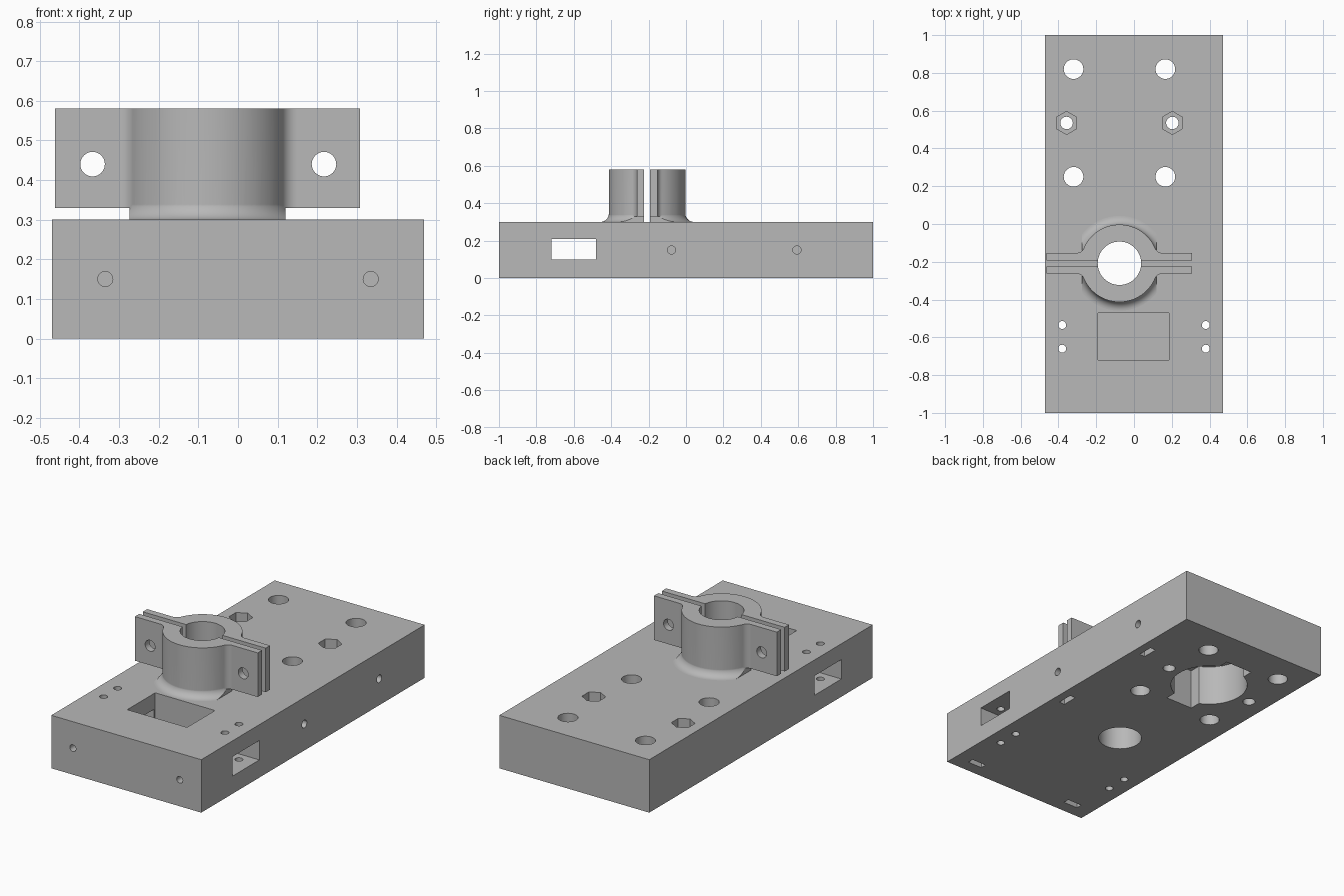
import bpy, bmesh
from math import sin, cos, pi, sqrt, atan2
from mathutils import Vector

if "Cube" in bpy.data.objects:
    bpy.data.objects.remove(bpy.data.objects["Cube"], do_unlink=True)

gray = bpy.data.materials.new("plain gray")
gray.use_nodes = True
gray.diffuse_color = (0.48, 0.48, 0.48, 1)
gray.node_tree.nodes["Principled BSDF"].inputs["Base Color"].default_value = gray.diffuse_color

CX, CY = -0.077, -0.208   # clamp axis
MY = 0.535                # centre of the rear hole pattern
TOP = 0.30
OUTER, BORE = 0.205, 0.115


def finish(name, bm):
    bmesh.ops.recalc_face_normals(bm, faces=bm.faces)
    mesh = bpy.data.meshes.new(name)
    bm.to_mesh(mesh)
    bm.free()
    mesh.materials.append(gray)
    obj = bpy.data.objects.new(name, mesh)
    bpy.context.collection.objects.link(obj)
    return obj


def prism(name, points, axis, lo, hi):
    """Extrude a 2D outline along x, y or z; the outline uses the other two axes."""
    bm = bmesh.new()
    verts = []
    for p in points:
        co = list(p)
        co.insert(axis, lo)
        verts.append(bm.verts.new(co))
    face = bm.faces.new(verts)
    ext = bmesh.ops.extrude_face_region(bm, geom=[face])
    step = Vector((0, 0, 0))
    step[axis] = hi - lo
    bmesh.ops.translate(bm, vec=step,
                        verts=[v for v in ext["geom"] if isinstance(v, bmesh.types.BMVert)])
    return finish(name, bm)


def circle(u, v, r, n=32, turn=0.0):
    return [(u + r * cos(turn + 2 * pi * i / n), v + r * sin(turn + 2 * pi * i / n))
            for i in range(n)]


def rect(u0, u1, v0, v1):
    return [(u0, v0), (u1, v0), (u1, v1), (u0, v1)]


def arc(u, v, r, a0, a1, n):
    return [(u + r * cos(a0 + (a1 - a0) * i / n), v + r * sin(a0 + (a1 - a0) * i / n))
            for i in range(n + 1)]


def boolean(obj, tool, operation="DIFFERENCE"):
    mod = obj.modifiers.new("cut", "BOOLEAN")
    mod.operation, mod.object, mod.solver = operation, tool, "EXACT"
    bpy.context.view_layer.objects.active = obj
    bpy.ops.object.modifier_apply(modifier=mod.name)
    bpy.data.objects.remove(tool, do_unlink=True)


def cut(obj, points, axis, lo, hi):
    boolean(obj, prism("cutter", points, axis, lo, hi))


# Base block
base = prism("base_block", rect(-0.47, 0.47, -1, 1), 2, 0, TOP)
cut(base, circle(CX, CY, BORE, 64), 2, -0.1, 0.4)

# Rear mounting holes, nut recesses and underside pocket
for sx in (-1, 1):
    for sy in (-1, 1):
        cut(base, circle(CX + sx * 0.243, MY + sy * 0.285, 0.052), 2, -0.1, 0.4)
    cut(base, circle(CX + sx * 0.28, MY, 0.033), 2, -0.1, 0.4)
    cut(base, circle(CX + sx * 0.28, MY, 0.061, 6, pi / 2), 2, 0.15, 0.4)
cut(base, circle(CX, MY, OUTER, 64), 2, -0.1, 0.23)
cut(base, rect(CX - 0.085, CX + 0.085, MY - 0.25, MY + 0.25), 2, -0.1, 0.23)

# Cross tunnel, its top opening and the small screw holes
cut(base, rect(-0.72, -0.48, 0.10, 0.21), 0, -0.6, 0.6)
cut(base, rect(-0.19, 0.185, -0.72, -0.47), 2, 0.10, 0.4)
for x in (-0.38, 0.38):
    for y in (-0.66, -0.535):
        cut(base, circle(x, y, 0.021, 24), 2, -0.1, 0.4)

# Side and front screw holes with nut slots open at the bottom
for y in (-0.077, 0.593):
    cut(base, circle(y, 0.15, 0.022, 24), 0, 0.33, 0.6)
    cut(base, rect(0.385, 0.42, y - 0.045, y + 0.045), 2, -0.1, 0.20)
for x in (-0.335, 0.335):
    cut(base, circle(x, 0.15, 0.019, 24), 1, -1.1, -0.86)
    cut(base, rect(x - 0.045, x + 0.045, -0.93, -0.895), 2, -0.1, 0.20)

# Clamp: ring blended into two flat ears
EAR, FIL = 0.055, 0.04
fx = sqrt((OUTER + FIL) ** 2 - (EAR + FIL) ** 2)
t = atan2(EAR + FIL, fx)
quarter = [(0.385, EAR)] + arc(fx, EAR + FIL, FIL, -pi / 2, t - pi, 8)
quarter += arc(0, 0, OUTER, t, pi / 2, 20)[1:]
half = quarter + [(-x, y) for x, y in reversed(quarter[:-1])]
outline = half + [(-x, -y) for x, y in half]
clamp = prism("shaft_clamp", [(CX + x, CY + y) for x, y in outline], 2, 0.33, 0.58)

# Flared foot under the clamp, trimmed flat at both sides
FLARE = 0.047
bm = bmesh.new()
r_in = OUTER - 0.0008
profile = [(0, TOP)] + arc(r_in + FLARE, TOP + FLARE, FLARE, -pi / 2, -pi, 10) + [(0, TOP + FLARE)]
pv = [bm.verts.new((CX + r, CY, z)) for r, z in profile]
pe = [bm.edges.new(pair) for pair in zip(pv, pv[1:])]
bmesh.ops.spin(bm, geom=pv + pe, cent=(CX, CY, 0), axis=(0, 0, 1),
               angle=2 * pi, steps=80, use_duplicate=False)
bmesh.ops.remove_doubles(bm, verts=bm.verts, dist=0.00005)
foot = finish("clamp_foot", bm)
boolean(foot, prism("trim", rect(CX - 0.197, CX + 0.197, CY - 0.4, CY + 0.4), 2, 0.2, 0.5),
        "INTERSECT")
boolean(clamp, foot, "UNION")

# Bore, clamping slit and bolt holes
cut(clamp, circle(CX, CY, BORE, 64), 2, 0.2, 0.7)
cut(clamp, rect(CX - 0.5, CX + 0.5, CY - 0.016, CY + 0.016), 2, 0.2, 0.7)
for x in (-0.367, 0.217):
    cut(clamp, circle(x, 0.44, 0.031), 1, CY - 0.2, CY + 0.2)

# Smooth round walls, crisp edges
for obj in (base, clamp):
    bpy.ops.object.select_all(action="DESELECT")
    obj.select_set(True)
    bpy.context.view_layer.objects.active = obj
    bpy.ops.object.shade_smooth_by_angle(angle=pi / 6)
    wn = obj.modifiers.new("even shading", "WEIGHTED_NORMAL")
    wn.keep_sharp = True
